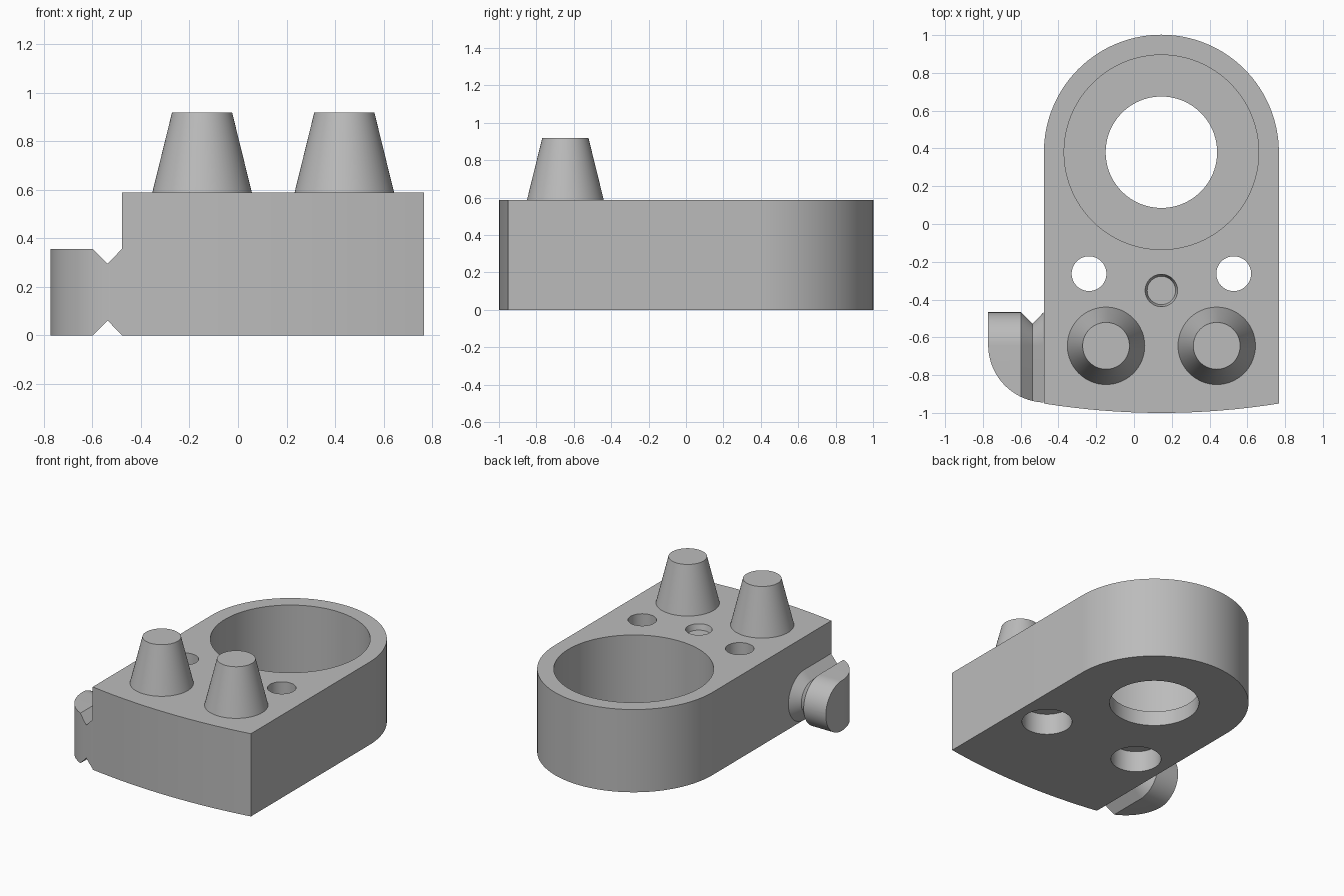
import bpy, bmesh, math
from mathutils import Vector

if "Cube" in bpy.data.objects:
    bpy.data.objects.remove(bpy.data.objects["Cube"])

grey = bpy.data.materials.new("plain grey")
grey.diffuse_color = (0.5, 0.5, 0.5, 1)
grey.use_nodes = True
grey.node_tree.nodes["Principled BSDF"].inputs["Base Color"].default_value = grey.diffuse_color

CX, RING_Y, RING_R, HEIGHT = 0.145, 0.38, 0.622, 0.588


def make(name, bm):
    bmesh.ops.recalc_face_normals(bm, faces=bm.faces)
    mesh = bpy.data.meshes.new(name)
    bm.to_mesh(mesh)
    bm.free()
    mesh.materials.append(grey)
    ob = bpy.data.objects.new(name, mesh)
    bpy.context.collection.objects.link(ob)
    return ob


def arc(cx, cy, r, a0, a1, n):
    steps = [math.radians(a0 + (a1 - a0) * i / n) for i in range(n + 1)]
    return [(cx + r * math.cos(a), cy + r * math.sin(a)) for a in steps]


def loft(name, rings):
    """Skin a closed solid through rings of equal point count."""
    bm = bmesh.new()
    loops = [[bm.verts.new(p) for p in ring] for ring in rings]
    n = len(loops[0])
    for a, b in zip(loops, loops[1:]):
        for i in range(n):
            j = (i + 1) % n
            bm.faces.new((a[i], a[j], b[j], b[i]))
    bm.faces.new(loops[0])
    bm.faces.new(loops[-1])
    return make(name, bm)


def prism(name, outline, z0, z1):
    return loft(name, [[(x, y, z) for x, y in outline] for z in (z0, z1)])


def cone(name, x, y, r0, r1, z0, z1, n=64):
    return loft(name, [[(px, py, z) for px, py in arc(x, y, r, 0, 360 - 360 / n, n - 1)]
                       for r, z in ((r0, z0), (r1, z1))])


def cut(ob, tool, operation="DIFFERENCE"):
    mod = ob.modifiers.new("cut", "BOOLEAN")
    mod.operation, mod.solver, mod.object = operation, "EXACT", tool
    graph = bpy.context.evaluated_depsgraph_get()
    mesh = bpy.data.meshes.new_from_object(ob.evaluated_get(graph))
    ob.modifiers.clear()
    ob.data = mesh
    bpy.data.objects.remove(tool)


# Body: round back, straight sides, slightly bowed front
bow = 3.93
half = math.degrees(math.asin(RING_R / bow))
outline = arc(CX, RING_Y, RING_R, 0, 180, 64)
outline += arc(CX, -1 + bow, bow, 270 - half, 270 + half, 16)
body = prism("body", outline, 0, HEIGHT)

# Large pocket with a through hole in its floor
cut(body, cone("cutter", CX, RING_Y, 0.515, 0.515, 0.106, 0.8, 96))
cut(body, cone("cutter", CX, RING_Y, 0.295, 0.295, -0.1, 0.3, 96))

# Two through holes, counterbored from below
for side in (-1, 1):
    x = CX + side * 0.383
    cut(body, cone("cutter", x, -0.263, 0.092, 0.092, -0.1, 0.8))
    cut(body, cone("cutter", x, -0.263, 0.165, 0.165, -0.1, 0.152))

# Shallow tapered dimple
slope = 0.011 / 0.04
cut(body, cone("cutter", CX, -0.352, 0.075, 0.086 + slope * 0.1, HEIGHT - 0.04, HEIGHT + 0.1))

# Tapered posts
posts = [cone(name, CX + side * 0.293, -0.645, 0.205, 0.124, HEIGHT, 0.917)
         for name, side in (("left_post", -1), ("right_post", 1))]

# Side lug: round-backed bar with a V groove, trimmed by a quarter round in front
R = 0.178
rings = []
for x, r in ((-0.772, R), (-0.598, R), (-0.537, R - 0.061), (-0.478, R)):
    section = arc(-0.645, R, r, -90, 90, 32)
    section += [(-1.2, R + r), (-1.2, R - r)]
    rings.append([(x, y, z) for y, z in section])
lug = loft("side_lug", rings)
trim = arc(-0.467, -0.64, 0.305, 180, 268, 32) + [(-0.4, -0.945), (-0.4, -0.3), (-0.772, -0.3)]
cut(lug, prism("cutter", trim, -0.2, 0.6), "INTERSECT")

# Smooth the curved walls, keep edges sharp
for ob in [body, lug] + posts:
    bpy.ops.object.select_all(action="DESELECT")
    ob.select_set(True)
    bpy.context.view_layer.objects.active = ob
    bpy.ops.object.shade_smooth_by_angle(angle=math.radians(25))
